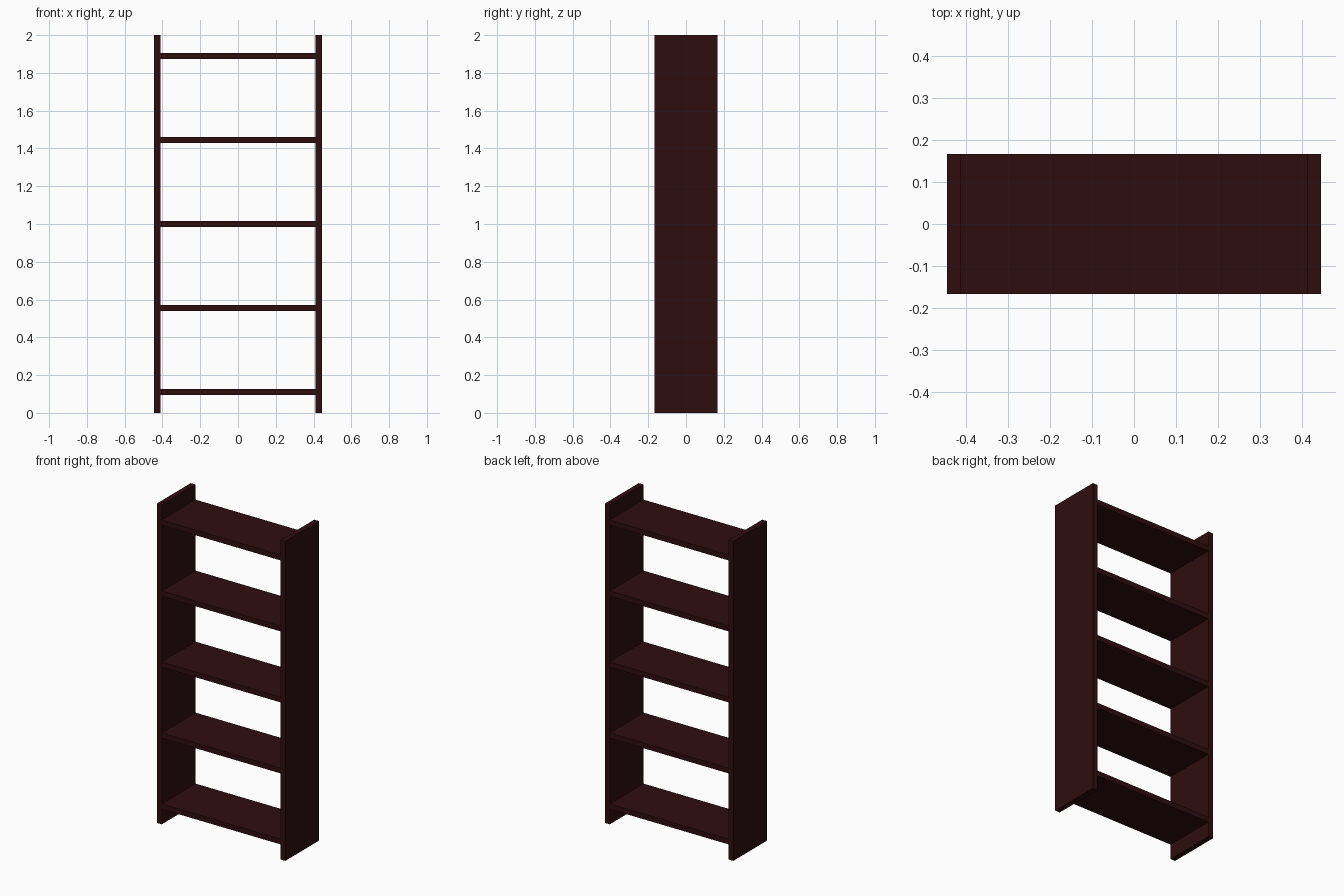
import bpy

if "Cube" in bpy.data.objects:
    bpy.data.objects.remove(bpy.data.objects["Cube"])

wood = bpy.data.materials.new("dark_mahogany")
wood.diffuse_color = (0.028, 0.004, 0.005, 1.0)
wood.use_nodes = True
wood.node_tree.nodes["Principled BSDF"].inputs["Base Color"].default_value = wood.diffuse_color

W, D, H, T = 0.8889, 0.3333, 2.0, 0.0333  # overall size and board thickness


def board(name, size, centre):
    bpy.ops.mesh.primitive_cube_add(size=1, location=centre)
    ob = bpy.context.object
    ob.name = name
    ob.scale = size
    bpy.ops.object.transform_apply(location=False, rotation=False, scale=True)
    ob.data.materials.append(wood)
    return ob


# Upright side panels
for side, s in (("left", -1), ("right", 1)):
    board(f"{side}_side_panel", (T, D, H), (s * (W - T) / 2, 0, H / 2))

# Five evenly spaced shelves between the panels
for i in range(5):
    board(f"shelf_{i + 1}", (W - 2 * T, D, T), (0, 0, H / 18 + i * H * 2 / 9))
